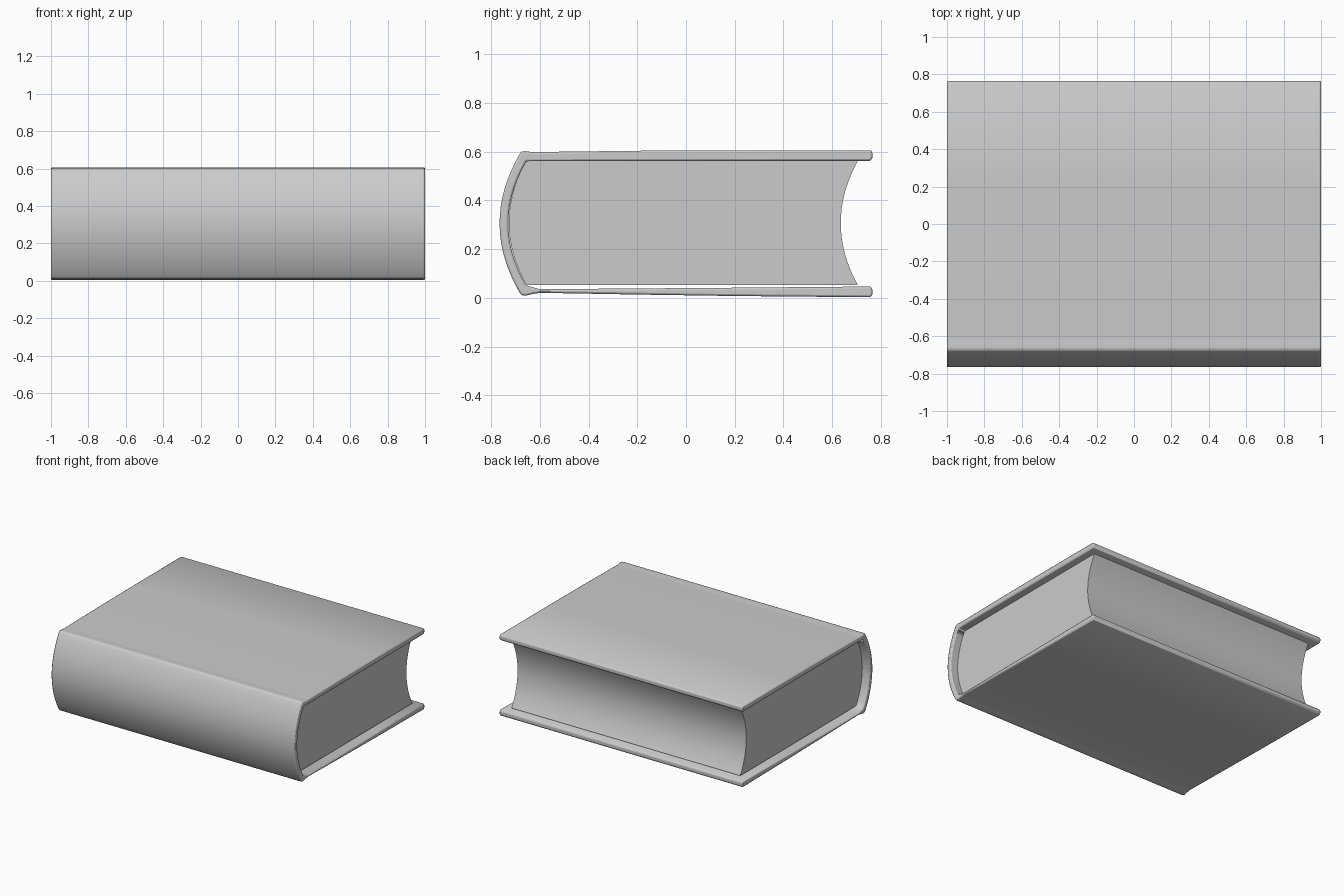
import bpy
import bmesh

if "Cube" in bpy.data.objects:
    bpy.data.objects.remove(bpy.data.objects["Cube"])


def arc(y_end, y_mid, z0, z1, n=16):
    """Parabolic curve in the y-z plane from z0 to z1, bulging to y_mid."""
    pts = []
    for i in range(n + 1):
        t = i / n
        bulge = 1 - (2 * t - 1) ** 2
        pts.append((y_end + (y_mid - y_end) * bulge, z0 + (z1 - z0) * t))
    return pts


def extrude_profile(name, profile, half_length, bevel=0.0):
    """Extrude a closed y-z profile along x, rounding the hard edges."""
    bm = bmesh.new()
    face = bm.faces.new([bm.verts.new((-half_length, y, z)) for y, z in profile])
    ext = bmesh.ops.extrude_face_region(bm, geom=[face])
    verts = [g for g in ext["geom"] if isinstance(g, bmesh.types.BMVert)]
    bmesh.ops.translate(bm, verts=verts, vec=(2 * half_length, 0, 0))
    bmesh.ops.recalc_face_normals(bm, faces=bm.faces)
    mesh = bpy.data.meshes.new(name)
    bm.to_mesh(mesh)
    bm.free()
    obj = bpy.data.objects.new(name, mesh)
    bpy.context.collection.objects.link(obj)
    bpy.context.view_layer.objects.active = obj
    obj.select_set(True)
    if bevel:
        mod = obj.modifiers.new("rounded_edges", "BEVEL")
        mod.width = bevel
        mod.segments = 2
        mod.limit_method = "ANGLE"
        mod.angle_limit = 0.9
        mod.use_clamp_overlap = False
    bpy.ops.object.shade_smooth_by_angle(angle=0.7)
    obj.select_set(False)
    return obj


# Cover: lower board, rounded spine and upper board as one wrapped profile
outer = [(0.755, 0.003), (0.2, 0.008), (-0.2, 0.014), (-0.6, 0.021),
         (-0.63, 0.016), (-0.66, 0.009), (-0.675, 0.012)]
outer += arc(-0.683, -0.765, 0.022, 0.59)
outer += [(-0.675, 0.6), (-0.66, 0.603), (-0.63, 0.598), (-0.6, 0.599),
          (-0.2, 0.604), (0.2, 0.606), (0.755, 0.606), (0.765, 0.6)]
inner = [(0.765, 0.57), (0.755, 0.563), (-0.6, 0.561), (-0.655, 0.561)]
inner += arc(-0.658, -0.729, 0.555, 0.055)
inner += [(-0.65, 0.05), (-0.6, 0.036), (0.2, 0.042), (0.755, 0.047), (0.765, 0.04),
          (0.765, 0.01)]
extrude_profile("cover", outer + inner, 1.0, bevel=0.008)

# Page block: rounded at the spine, hollow at the fore edge
pages = arc(-0.655, -0.727, 0.053, 0.562) + arc(0.705, 0.635, 0.562, 0.053)
extrude_profile("pages", pages, 0.94)
